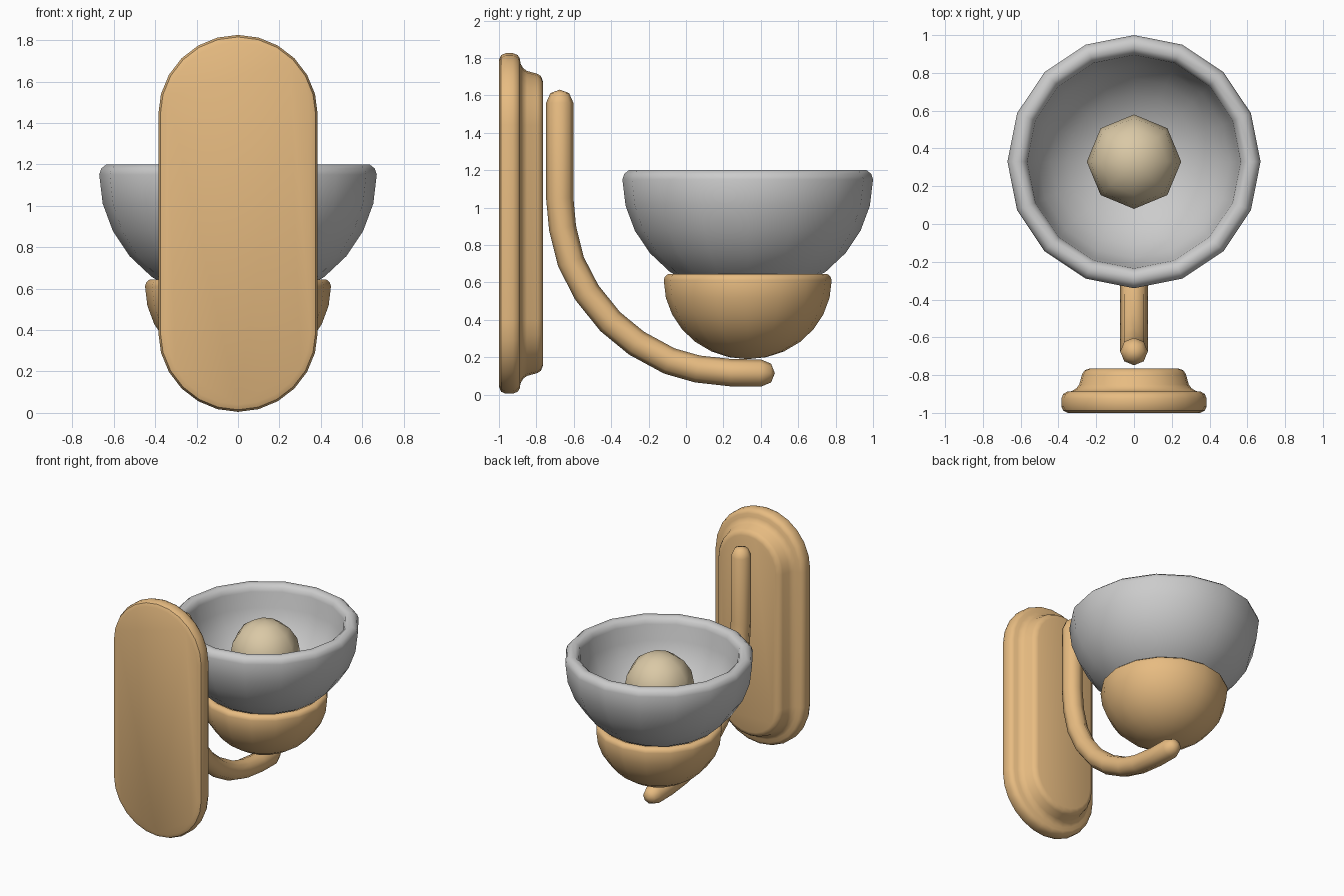
import bpy, bmesh, math
from mathutils import Vector

if "Cube" in bpy.data.objects:
    bpy.data.objects.remove(bpy.data.objects["Cube"])

CY = 0.33  # shade axis position in y


def material(name, rgb):
    m = bpy.data.materials.new(name)
    m.diffuse_color = (*rgb, 1)
    m.use_nodes = True
    m.node_tree.nodes["Principled BSDF"].inputs["Base Color"].default_value = m.diffuse_color
    return m


brass = material("warm_brass", (0.8, 0.5, 0.22))
glow = material("bulb_glass", (0.70, 0.58, 0.38))


def loft(name, rings, mat=None, angle=60):
    """Bridge equal-sized closed rings and cap both ends."""
    bm = bmesh.new()
    loops = [[bm.verts.new(p) for p in ring] for ring in rings]
    n = len(loops[0])
    for a, b in zip(loops, loops[1:]):
        for i in range(n):
            j = (i + 1) % n
            bm.faces.new((a[i], a[j], b[j], b[i]))
    bm.faces.new(loops[0])
    bm.faces.new(loops[-1])
    bmesh.ops.remove_doubles(bm, verts=bm.verts, dist=1e-4)
    bmesh.ops.recalc_face_normals(bm, faces=bm.faces)
    me = bpy.data.meshes.new(name)
    bm.to_mesh(me)
    bm.free()
    for p in me.polygons:
        p.use_smooth = True
    me.set_sharp_from_angle(angle=math.radians(angle))
    if mat:
        me.materials.append(mat)
    ob = bpy.data.objects.new(name, me)
    bpy.context.collection.objects.link(ob)
    return ob


def lathe(name, profile, sides, mat=None):
    rings = []
    for r, z in profile:
        rings.append([(r * math.cos(t), CY + r * math.sin(t), z)
                      for t in (2 * math.pi * i / sides for i in range(sides))])
    return loft(name, rings, mat)


# wall plate: stepped stadium outline, offset layer by layer
def stadium(r, y, n=12, half=0.525, zc=0.915):
    pts = []
    for end in (0, 1):
        for i in range(n + 1):
            t = math.pi * (end + i / n)
            pts.append((r * math.cos(t), y,
                        zc + (half if end == 0 else -half) + r * math.sin(t)))
    return pts


plate = [(0.35, -1), (0.375, -0.988), (0.385, -0.965), (0.385, -0.925),
         (0.375, -0.90), (0.355, -0.888), (0.33, -0.885), (0.305, -0.87),
         (0.29, -0.85), (0.275, -0.795), (0.262, -0.775), (0.235, -0.765)]
loft("wall_plate", [stadium(r, y) for r, y in plate], brass, 40)

# curved arm: round tube swept along a path in the yz plane
path = [(-0.675, 1.63, 0), (-0.675, 1.612, 0.05), (-0.675, 1.56, 0.073),
        (-0.675, 1.05, 0.073), (-0.66, 0.89, 0.073), (-0.615, 0.71, 0.073),
        (-0.53, 0.545, 0.073), (-0.405, 0.39, 0.073), (-0.265, 0.275, 0.073),
        (-0.09, 0.18, 0.073), (0.06, 0.137, 0.073), (0.24, 0.117, 0.073),
        (0.40, 0.115, 0.073), (0.455, 0.115, 0.05), (0.475, 0.115, 0)]
rings = []
for k, (y, z, r) in enumerate(path):
    a, b = path[max(k - 1, 0)], path[min(k + 1, len(path) - 1)]
    d = Vector((0, b[0] - a[0], b[1] - a[1])).normalized()
    side = Vector((1, 0, 0))
    up = side.cross(d)
    rings.append([Vector((0, y, z)) + r * (math.cos(t) * side + math.sin(t) * up)
                  for t in (2 * math.pi * i / 8 for i in range(8))])
loft("curved_arm", rings, brass)


# thick bowl, used for the shade and, scaled down, for the cup under it
def bowl(name, top, s, mat=None):
    def arc(r, d):
        return [(r * math.sin(a), -0.05 - d * math.cos(a))
                for a in (math.pi / 2 * i / 7 for i in range(8))]
    rim = [(0.66, -0.02), (0.635, 0), (0.60, 0), (0.575, -0.02)]
    prof = arc(0.67, 0.63) + rim + arc(0.565, 0.53)[::-1]
    lathe(name, [(r * s, top + z * s) for r, z in prof], 16, mat)


bowl("shade_bowl", 1.2, 1.0)
bowl("shade_cup", 0.645, 0.67, brass)

# low-poly bulb resting inside the shade
bulb = [(0.25 * math.sin(a), 0.935 - 0.25 * math.cos(a))
        for a in (math.pi * i / 8 for i in range(9))]
lathe("bulb", bulb, 8, glow)
